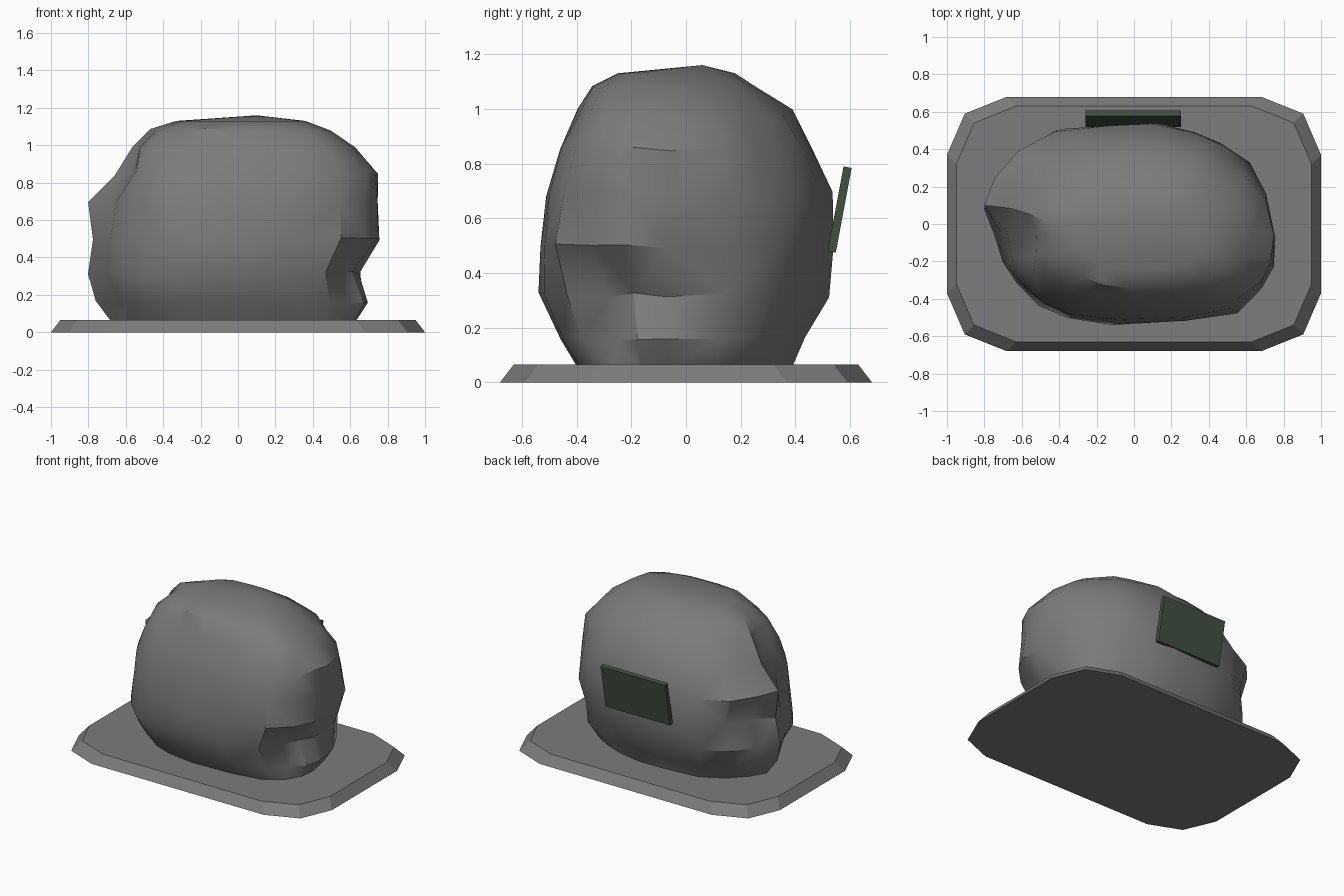
import bpy, bmesh, math, random
from mathutils import Vector, Matrix

cube = bpy.data.objects.get("Cube")
if cube:
    bpy.data.objects.remove(cube, do_unlink=True)
random.seed(4)


def material(name, colour):
    mat = bpy.data.materials.new(name)
    mat.use_nodes = True
    rgba = (*colour, 1)
    mat.diffuse_color = rgba
    mat.node_tree.nodes["Principled BSDF"].inputs["Base Color"].default_value = rgba
    return mat


def add_object(name, bm, mat):
    bmesh.ops.recalc_face_normals(bm, faces=bm.faces)
    mesh = bpy.data.meshes.new(name)
    bm.to_mesh(mesh)
    bm.free()
    mesh.materials.append(mat)
    obj = bpy.data.objects.new(name, mesh)
    bpy.context.collection.objects.link(obj)
    return obj


def loft(bm, rings):
    """Join equal-length rings of points; returns the rings of vertices."""
    rows = [[bm.verts.new(p) for p in ring] for ring in rings]
    count = len(rows[0])
    for low, high in zip(rows, rows[1:]):
        for i in range(count):
            j = (i + 1) % count
            bm.faces.new((low[i], low[j], high[j], high[i]))
    return rows


stone = material("grey stone", (0.2, 0.2, 0.2))
green = material("dark green metal", (0.055, 0.08, 0.055))


# Plinth: a slab with clipped corners and a sloping rim
def plinth_ring(inset, z):
    quarter = [(1, 0.37), (0.905, 0.59), (0.68, 0.68)]
    quarter = [(x - inset, y - inset) for x, y in quarter]
    right_half = [(x, -y) for x, y in reversed(quarter)] + quarter
    left_half = [(-x, -y) for x, y in right_half]
    return [(x, y, z) for x, y in right_half + left_half]


bm = bmesh.new()
bottom, top = loft(bm, [plinth_ring(0, 0), plinth_ring(0.05, 0.065)])
bm.faces.new(bottom)
bm.faces.new(top)
add_object("plinth", bm, stone)

# Boulder: one plan outline, fitted to its extents at each height
outline = [(0.75, -0.07), (0.71, 0.17), (0.62, 0.33), (0.47, 0.43), (0.31, 0.5),
           (0.1, 0.545), (-0.12, 0.54), (-0.43, 0.51), (-0.62, 0.39), (-0.74, 0.25),
           (-0.82, 0.1), (-0.76, -0.05), (-0.73, -0.2), (-0.64, -0.31), (-0.5, -0.43),
           (-0.35, -0.5), (-0.1, -0.54), (0.27, -0.525), (0.54, -0.47), (0.68, -0.35),
           (0.74, -0.22)]
# height, then left, right, front and back extents
levels = [(0.06, -0.68, 0.63, -0.4, 0.39), (0.16, -0.76, 0.71, -0.46, 0.43),
          (0.32, -0.81, 0.7, -0.535, 0.515), (0.5, -0.78, 0.75, -0.54, 0.535),
          (0.69, -0.82, 0.75, -0.515, 0.53), (0.85, -0.69, 0.745, -0.465, 0.47),
          (0.99, -0.57, 0.62, -0.4, 0.38), (1.08, -0.46, 0.49, -0.35, 0.26),
          (1.13, -0.33, 0.36, -0.25, 0.18)]


def fit(value, low, high, new_low, new_high):
    return new_low + (value - low) / (high - low) * (new_high - new_low)


rings = [[(fit(x, -0.82, 0.75, left, right), fit(y, -0.54, 0.545, front, back), z)
          for x, y in outline] for z, left, right, front, back in levels]
bm = bmesh.new()
rows = loft(bm, rings)
bm.faces.new(rows[0])
apex = bm.verts.new((0.1, 0.06, 1.16))
crown = rows[-1]
for i, vert in enumerate(crown):
    bm.faces.new((vert, crown[(i + 1) % len(crown)], apex))


# Hollows and bulges that break up the even shape
def push(centre, radius, offset):
    for vert in bm.verts:
        weight = 1 - (vert.co - Vector(centre)).length / radius
        if weight > 0 and vert not in rows[0]:
            vert.co += Vector(offset) * min(1, weight * 1.5)


push((-0.72, -0.12, 0.78), 0.3, (0.09, 0, 0))
push((-0.55, -0.32, 0.95), 0.25, (-0.04, -0.02, 0.02))
push((0.64, -0.36, 0.27), 0.24, (-0.08, 0.07, 0))
push((0.68, -0.12, 0.28), 0.15, (-0.06, 0, 0))
push((0.62, 0.3, 0.85), 0.25, (-0.03, -0.03, 0))
push((-0.72, 0.28, 0.5), 0.2, (0.05, -0.03, 0))
push((-0.74, -0.15, 0.2), 0.18, (0.06, 0.02, 0))

# Slight unevenness over the inner rows
for row in rows[1:-1]:
    for vert in row:
        vert.co += Vector([random.uniform(-1, 1) for _ in range(3)]) * 0.009
bmesh.ops.triangulate(bm, faces=bm.faces[:], quad_method='SHORT_EDGE')
boulder = add_object("boulder", bm, stone)
bpy.context.view_layer.objects.active = boulder
boulder.select_set(True)
bpy.ops.object.shade_smooth_by_angle(angle=math.radians(32))
boulder.select_set(False)

# Plaque: a thin plate leaning outward on the back
bm = bmesh.new()
bmesh.ops.create_cube(bm, size=1, matrix=Matrix.Diagonal((0.51, 0.03, 0.315, 1)))
plaque = add_object("back_plaque", bm, green)
plaque.location = (-0.003, 0.562, 0.632)
plaque.rotation_euler.x = -0.185
